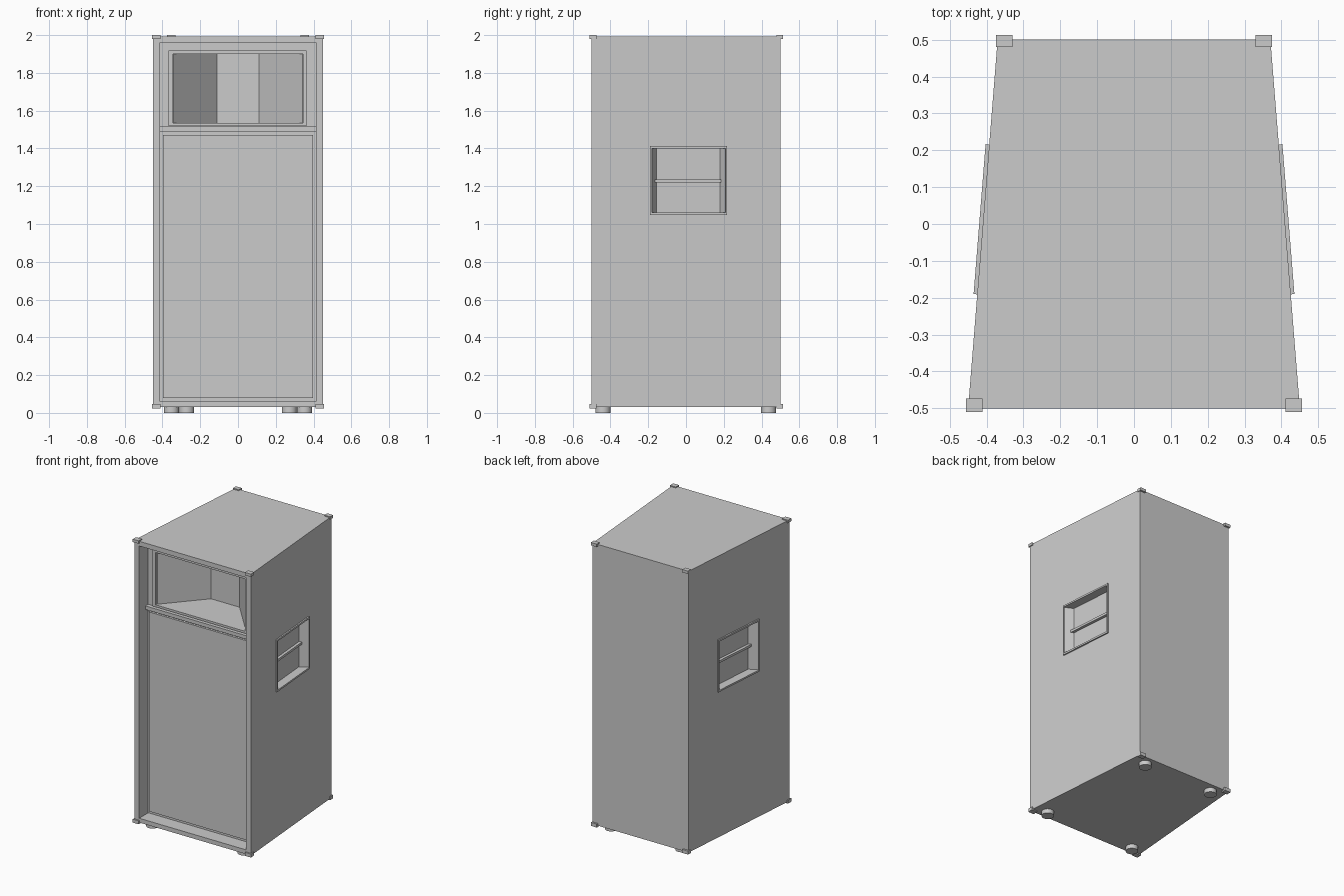
import bpy, bmesh, math
from mathutils import Matrix

if "Cube" in bpy.data.objects:
    bpy.data.objects.remove(bpy.data.objects["Cube"])


def prism(name, pts, z0, z1):
    """Extrude an xy outline (counter-clockwise) between two heights."""
    bm = bmesh.new()
    lo = [bm.verts.new((x, y, z0)) for x, y in pts]
    hi = [bm.verts.new((x, y, z1)) for x, y in pts]
    bm.faces.new(lo)
    bm.faces.new(hi)
    n = len(pts)
    for i in range(n):
        j = (i + 1) % n
        bm.faces.new((lo[i], lo[j], hi[j], hi[i]))
    bmesh.ops.recalc_face_normals(bm, faces=bm.faces)
    me = bpy.data.meshes.new(name)
    bm.to_mesh(me)
    bm.free()
    ob = bpy.data.objects.new(name, me)
    bpy.context.collection.objects.link(ob)
    return ob


def box(name, x0, x1, y0, y1, z0, z1):
    return prism(name, [(x0, y0), (x1, y0), (x1, y1), (x0, y1)], z0, z1)


def place(ob, side):
    """Move a part built flat at x = 0 onto the tapered side wall."""
    ob.data.transform(Matrix.Translation((0.449, -0.5, 0))
                      @ Matrix.Rotation(TAPER, 4, 'Z') @ Matrix.Translation((0, 0.5, 0)))
    if side < 0:
        ob.data.transform(Matrix.Scale(-1, 4, (1, 0, 0)))
        ob.data.flip_normals()
    return ob


TAPER = math.atan(0.08)

# Tapered cabinet body
cabinet = prism("cabinet", [(-0.45, -0.5), (0.45, -0.5), (0.37, 0.5), (-0.37, 0.5)], 0.03, 1.993)

# Cutters: front recess, horn flare, handle pockets
cutters = [
    box("front_recess_cutter", -0.413, 0.413, -0.6, -0.4, 0.06, 1.96),
    prism("horn_cutter", [(-0.345, -0.43), (0.345, -0.43), (0.345, -0.405),
                          (0.11, -0.14), (-0.11, -0.14), (-0.345, -0.405)], 1.535, 1.9),
]
for s in (-1, 1):
    cutters.append(place(prism("handle_pocket_cutter", [
        (0.03, -0.18), (0.03, 0.21), (0, 0.21), (-0.05, 0.185), (-0.05, -0.15), (0, -0.18)],
        1.06, 1.4), s))
for c in cutters:
    m = cabinet.modifiers.new("cut", 'BOOLEAN')
    m.operation, m.solver, m.object = 'DIFFERENCE', 'EXACT', c
cut_mesh = bpy.data.meshes.new_from_object(
    cabinet.evaluated_get(bpy.context.evaluated_depsgraph_get()))
cabinet.modifiers.clear()
cabinet.data = cut_mesh
for c in cutters:
    bpy.data.objects.remove(c)

# Lower grille panel and the divider bar above it
box("grille_panel", -0.397, 0.397, -0.415, -0.398, 0.08, 1.472)
box("divider_bar", -0.413, 0.413, -0.43, -0.398, 1.49, 1.515)

# Flange around the horn mouth
for x0, x1 in ((-0.368, -0.345), (0.345, 0.362)):
    box("horn_flange_side", x0, x1, -0.415, -0.398, 1.52, 1.918)
for z0, z1 in ((1.52, 1.535), (1.9, 1.918)):
    box("horn_flange_rail", -0.345, 0.345, -0.415, -0.398, z0, z1)

# Side handles: thin rim and a grip bar across the pocket
for s in (-1, 1):
    for y0, y1 in ((-0.19, -0.18), (0.21, 0.218)):
        place(box("handle_rim_upright", -0.005, 0.011, y0, y1, 1.048, 1.412), s)
    for z0, z1 in ((1.048, 1.06), (1.4, 1.412)):
        place(box("handle_rim_rail", -0.005, 0.011, -0.18, 0.21, z0, z1), s)
    place(box("handle_grip_bar", -0.05, -0.03, -0.16, 0.19, 1.22, 1.236), s)

# Corner protectors and round feet, mirrored left and right
for s in (-1, 1):
    for x0, x1, y0, y1 in ((0.411, 0.456, -0.51, -0.474), (0.33, 0.375, 0.48, 0.513)):
        for z0, z1 in ((0.022, 0.046), (1.98, 2.0)):
            a, b = sorted((s * x0, s * x1))
            box("corner_protector", a, b, y0, y1, z0, z1)
    for x, y in ((0.352, -0.44), (0.272, 0.437)):
        ring = [(s * x + 0.04 * math.cos(i * math.tau / 24),
                 y + 0.04 * math.sin(i * math.tau / 24)) for i in range(24)]
        foot = prism("foot", ring, 0, 0.032)
        for p in foot.data.polygons:
            p.use_smooth = len(p.vertices) == 4
        for e in foot.data.edges:
            a, b = (foot.data.vertices[v].co.z for v in e.vertices)
            e.use_edge_sharp = abs(a - b) < 1e-4
